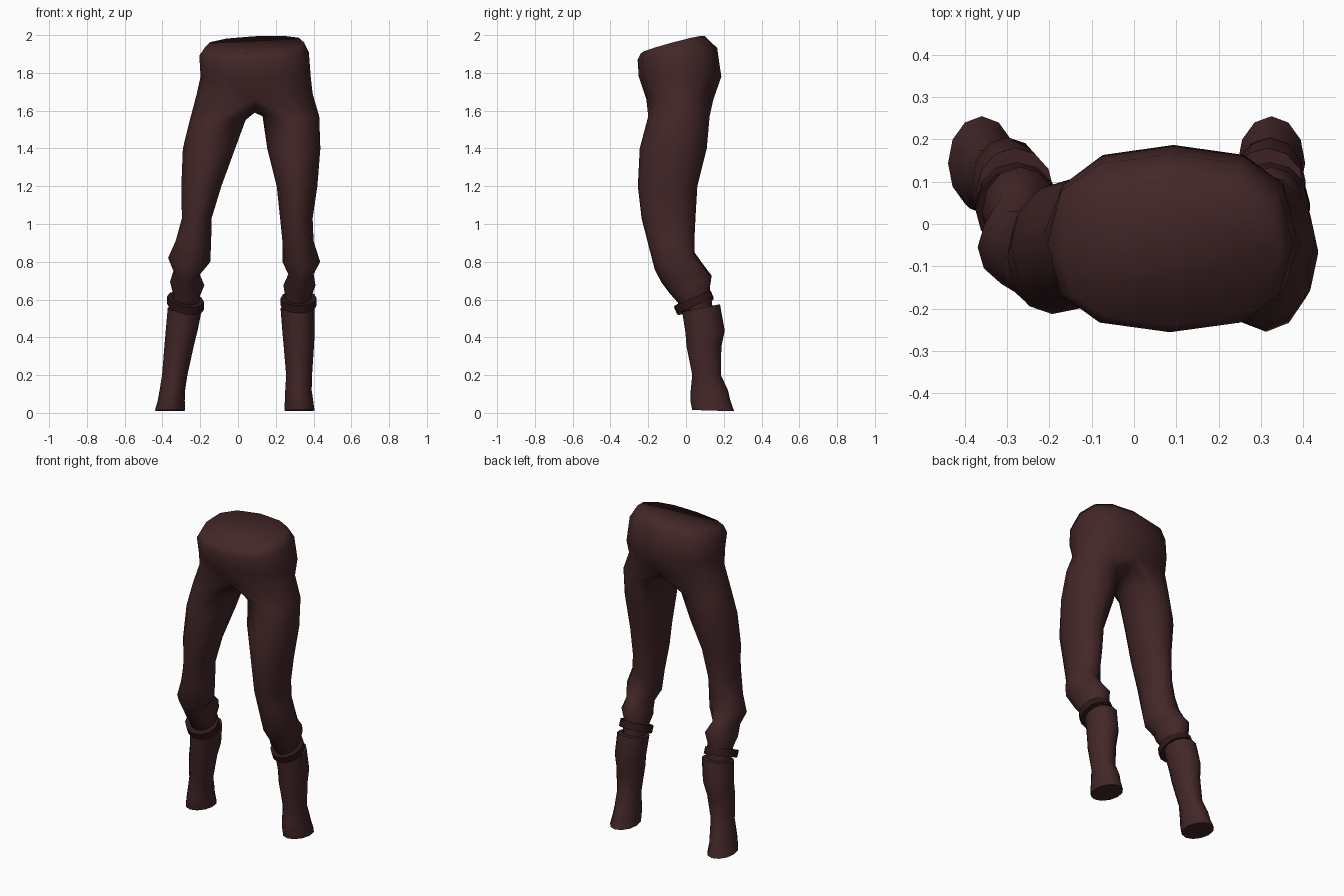
import bpy, bmesh, math

if "Cube" in bpy.data.objects:
    bpy.data.objects.remove(bpy.data.objects["Cube"])

N = 12


def material(name, rgb):
    m = bpy.data.materials.new(name)
    m.diffuse_color = (*rgb, 1)
    m.use_nodes = True
    m.node_tree.nodes["Principled BSDF"].inputs["Base Color"].default_value = m.diffuse_color
    return m


cloth = material("dark brown cloth", (0.056, 0.0195, 0.0205))
leather = material("darker brown leather", (0.030, 0.009, 0.010))


def section(bm, z, x0, x1, y0, y1, sx=0.0, sy=0.0, side=1, power=1.0):
    """Oval ring with given extents, tilted by slopes sx, sy; vertex 0 at the front."""
    cx, cy, rx, ry = (x0 + x1) / 2, (y0 + y1) / 2, (x1 - x0) / 2, (y1 - y0) / 2
    ring = []
    for k in range(N):
        a = -math.pi / 2 + k * math.tau / N
        c, s = math.cos(a) * side, math.sin(a)
        c = math.copysign(abs(c) ** power, c) * rx if abs(c) > 1e-6 else 0
        s = math.copysign(abs(s) ** power, s) * ry if abs(s) > 1e-6 else 0
        ring.append(bm.verts.new((cx + c, cy + s, z + sx * c + sy * s)))
    return ring


def bridge(bm, a, b):
    for k in range(N):
        j = (k + 1) % N
        bm.faces.new((a[k], a[j], b[j], b[k]))


def loft(bm, rings, closed=False):
    for a, b in zip(rings, rings[1:]):
        bridge(bm, a, b)
    if closed:
        bridge(bm, rings[-1], rings[0])


def finish(bm, name, mat, angle):
    bmesh.ops.recalc_face_normals(bm, faces=bm.faces)
    me = bpy.data.meshes.new(name)
    bm.to_mesh(me)
    bm.free()
    me.materials.append(mat)
    ob = bpy.data.objects.new(name, me)
    bpy.context.collection.objects.link(ob)
    bpy.ops.object.select_all(action='DESELECT')
    ob.select_set(True)
    bpy.context.view_layer.objects.active = ob
    bpy.ops.object.shade_smooth_by_angle(angle=math.radians(angle))


# Leg sections from thigh to calf: z, x0, x1, y0, y1, slope x, slope y
RIGHT_LEG = [
    (1.57, .13, .43, -.20, .125), (1.40, .155, .436, -.245, .11),
    (1.20, .205, .42, -.255, .06), (1.03, .223, .395, -.235, .05),
    (.91, .235, .40, -.20, .045, 0, .15), (.80, .235, .435, -.165, .045, 0, .4),
    (.735, .268, .40, -.13, .09, 0, .4), (.675, .24, .41, -.085, .135, 0, .4),
    (.62, .25, .39, -.045, .125, 0, .4), (.50, .25, .38, .01, .15)]
LEFT_LEG = [
    (1.55, -.255, .04, -.195, .115), (1.40, -.292, -.015, -.205, .105),
    (1.20, -.30, -.088, -.213, .06), (1.03, -.297, -.14, -.20, .05),
    (.91, -.33, -.142, -.175, .045, 0, .15), (.81, -.37, -.147, -.155, .045, -.1, .4),
    (.745, -.342, -.205, -.12, .09, -.1, .4), (.685, -.36, -.178, -.08, .135, -.1, .4),
    (.63, -.345, -.20, -.04, .125, -.1, .4), (.50, -.35, -.21, .01, .15)]

# Trousers: pelvis, crotch seam and both legs as one skin
bm = bmesh.new()
pelvis = [section(bm, 1.948, -.175, .35, -.24, .10, .05, .27, power=.8),
          section(bm, 1.90, -.205, .375, -.256, .165, .03, .15, power=.8),
          section(bm, 1.78, -.198, .385, -.25, .187, power=.8),
          section(bm, 1.69, -.218, .395, -.21, .145, power=.9)]
loft(bm, pelvis)
bm.faces.new(pelvis[0])
hip = pelvis[-1]
for k in (0, 6):
    hip[k].co.z -= .03
seam = []
for i in range(1, 6):
    co = hip[6].co.lerp(hip[0].co, i / 6)
    co.z -= math.sin(math.pi * i / 6) * .07
    seam.append(bm.verts.new(co))
for side, table in ((1, RIGHT_LEG), (-1, LEFT_LEG)):
    top = [hip[(side * k) % N] for k in range(7)] + seam
    rings = [top] + [section(bm, *row, side=side) for row in table]
    loft(bm, rings)
    bm.faces.new(rings[-1])
finish(bm, "trousers", cloth, 80)

# Boots: z, y0, y1, slope y are shared, x extents differ per side
BOOT = [(.555, -.02, .18, .2), (.43, -.003, .205, .05), (.35, .003, .187, 0),
        (.20, .033, .185, 0), (.12, .025, .222, 0), (.065, .023, .235, 0),
        (.012, .033, .255, -.03)]
BOOT_X = {"right": [(.225, .405), (.235, .406), (.242, .402), (.255, .392),
                    (.25, .39), (.248, .398), (.245, .405)],
          "left": [(-.372, -.19), (-.383, -.215), (-.39, -.235), (-.402, -.268),
                   (-.415, -.28), (-.425, -.282), (-.44, -.28)]}
# Strap below each knee: z, x0, x1, y0, y1, slope x, slope y
STRAP = {"right": (.588, .226, .416, -.055, .138, 0, .43),
         "left": (.582, -.375, -.18, -.055, .138, -.15, .43)}

for name in ("right", "left"):
    bm = bmesh.new()
    rings = [section(bm, z, *xs, y0, y1, 0, sy)
             for (z, y0, y1, sy), xs in zip(BOOT, BOOT_X[name])]
    loft(bm, rings)
    bm.faces.new(rings[0])
    bm.faces.new(rings[-1])
    finish(bm, name + "_boot", cloth, 60)

    bm = bmesh.new()
    z, x0, x1, y0, y1, sx, sy = STRAP[name]
    rings = []
    for dz, inset in ((-.02, 0), (.02, 0), (.02, .03), (-.02, .03)):
        shift = -dz * sy
        rings.append(section(bm, z + dz, x0 + inset, x1 - inset,
                             y0 + inset + shift, y1 - inset + shift, sx, sy))
    loft(bm, rings, closed=True)
    finish(bm, name + "_knee_strap", leather, 40)
